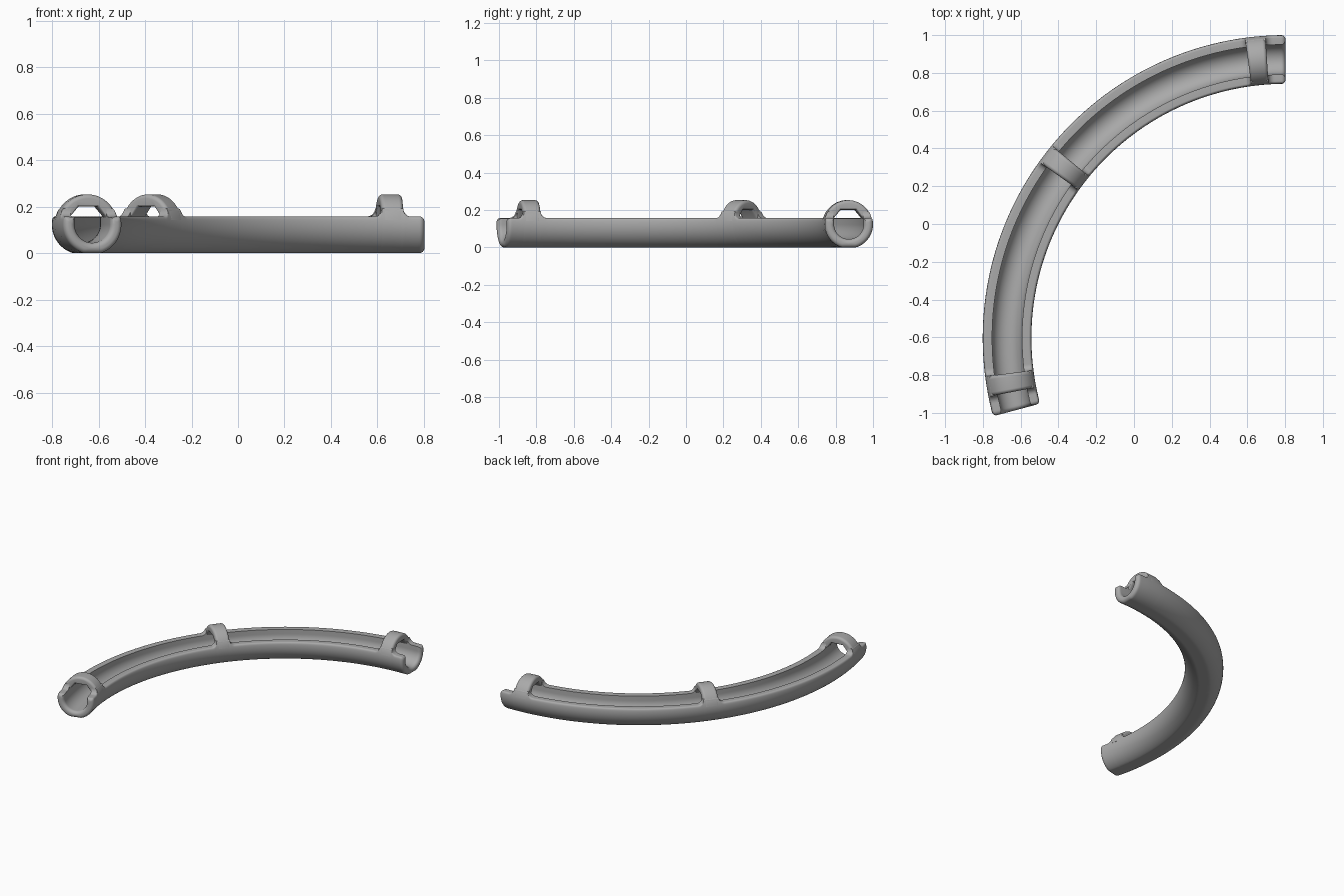
import bpy, bmesh, math

cube = bpy.data.objects.get("Cube")
if cube:
    bpy.data.objects.remove(cube, do_unlink=True)

# Main dimensions
CX, CY = 0.802, -0.603          # centre of the sweep
PATH_R = 1.474                  # radius of the tube's centre line
TUBE_R, BORE_R, TUBE_Z = 0.129, 0.079, 0.123
RIM, FLARE, EDGE = 0.157, 0.035, 0.022
LENGTH = PATH_R * math.radians(105)
CLIP_HALF = 0.05
CLIPS = [0.148, LENGTH / 2, LENGTH - 0.148]

grey = bpy.data.materials.new("plain grey")
grey.use_nodes = True
colour = (0.4, 0.4, 0.4, 1)
grey.diffuse_color = colour
grey.node_tree.nodes["Principled BSDF"].inputs["Base Color"].default_value = colour


def place(s, x, z):
    """Point at distance s along the arc, x outwards from the centre line."""
    a = math.pi / 2 + s / PATH_R
    return (CX + (PATH_R + x) * math.cos(a), CY + (PATH_R + x) * math.sin(a), z)


def sweep(name, stations, section):
    """Loft closed sections along the arc and cap both ends."""
    bm = bmesh.new()
    rings = [[bm.verts.new(place(s, x, z)) for x, z in section(s)] for s in stations]
    n = len(rings[0])
    for a, b in zip(rings, rings[1:]):
        for i in range(n):
            j = (i + 1) % n
            bm.faces.new((a[i], a[j], b[j], b[i]))
    bm.faces.new(rings[0])
    bm.faces.new(rings[-1])
    bmesh.ops.recalc_face_normals(bm, faces=bm.faces)
    mesh = bpy.data.meshes.new(name)
    bm.to_mesh(mesh)
    bm.free()
    mesh.materials.append(grey)
    obj = bpy.data.objects.new(name, mesh)
    bpy.context.collection.objects.link(obj)
    bpy.ops.object.select_all(action="DESELECT")
    obj.select_set(True)
    bpy.context.view_layer.objects.active = obj
    bpy.ops.object.shade_smooth_by_angle(angle=math.radians(35))


def end_inset(s, start, end, r):
    """Inset that rounds off both ends of a sweep."""
    t = max(0, r - min(s - start, end - s))
    return r - math.sqrt(max(0, r * r - t * t))


def rounded_steps(start, r, direction):
    """Stations spaced evenly around a quarter round."""
    return [start + direction * r * (1 - math.cos(k * math.pi / 16)) for k in range(9)]


def rim_height(s):
    t = min(abs(s - c) for c in CLIPS) - CLIP_HALF
    if t >= FLARE:
        return RIM
    t = max(t, 0)
    return RIM + FLARE - math.sqrt(FLARE ** 2 - (FLARE - t) ** 2)


def arc(r, start, end, count, floor):
    """Arc about the tube axis, flattened at the floor."""
    angles = [start + (end - start) * k / count for k in range(count + 1)]
    return [(r * math.cos(a), max(floor, TUBE_Z + r * math.sin(a))) for a in angles]


def trough_section(s):
    d = end_inset(s, 0, LENGTH, EDGE)
    top, r, bore = rim_height(s) - d, TUBE_R - d, BORE_R + d
    c = 0.013 * (1 - 0.8 * d / EDGE)
    a = math.asin((top - c - TUBE_Z) / r)
    outer = arc(r, a, -math.pi - a, 48, d)
    x0, z0 = outer[0]
    x1 = max(x0 - c, bore + 0.002)
    # Rounded outer shoulder of the rim
    shoulder = []
    for k in range(1, 6):
        t = k / 5
        shoulder.append(((1 - t) ** 2 * x0 + 2 * t * (1 - t) * (x0 - c * 0.2) + t * t * x1,
                         (1 - t) ** 2 * z0 + (2 * t * (1 - t) + t * t) * top))
    left = [(-x, z) for x, z in shoulder]
    inner = [(-bore, top - 0.002)] + arc(bore, -math.pi, 0, 32, d) + [(bore, top - 0.002)]
    return outer + left + inner + shoulder[::-1]


# Open curved channel
steps = [LENGTH * k / 90 for k in range(91)]
steps += rounded_steps(0, EDGE, 1) + rounded_steps(LENGTH, EDGE, -1)
for c in CLIPS:
    steps += rounded_steps(c - CLIP_HALF, FLARE, -1) + rounded_steps(c + CLIP_HALF, FLARE, 1)
steps = sorted(set(round(s, 5) for s in steps if 0 <= s <= LENGTH))
steps[-1] = LENGTH
sweep("curved_channel", steps, trough_section)


# Retaining bridges over the channel, with a faceted underside
def bridge(name, c):
    start, end, r = c - CLIP_HALF, c + CLIP_HALF, 0.018

    def section(s):
        d = end_inset(s, start, end, r)
        outer = arc(TUBE_R + 0.0005 - d, 0.15, math.pi - 0.15, 32, 0)
        e = d * 0.4
        half = [(0.086, 0.138), (0.077 + e, RIM), (0.04 + e, 0.2 + e)]
        return outer + [(-x, z) for x, z in half] + half[::-1]

    sweep(name, rounded_steps(start, r, 1) + rounded_steps(end, r, -1)[::-1], section)


for name, c in zip(("back_bridge", "middle_bridge", "front_bridge"), CLIPS):
    bridge(name, c)
